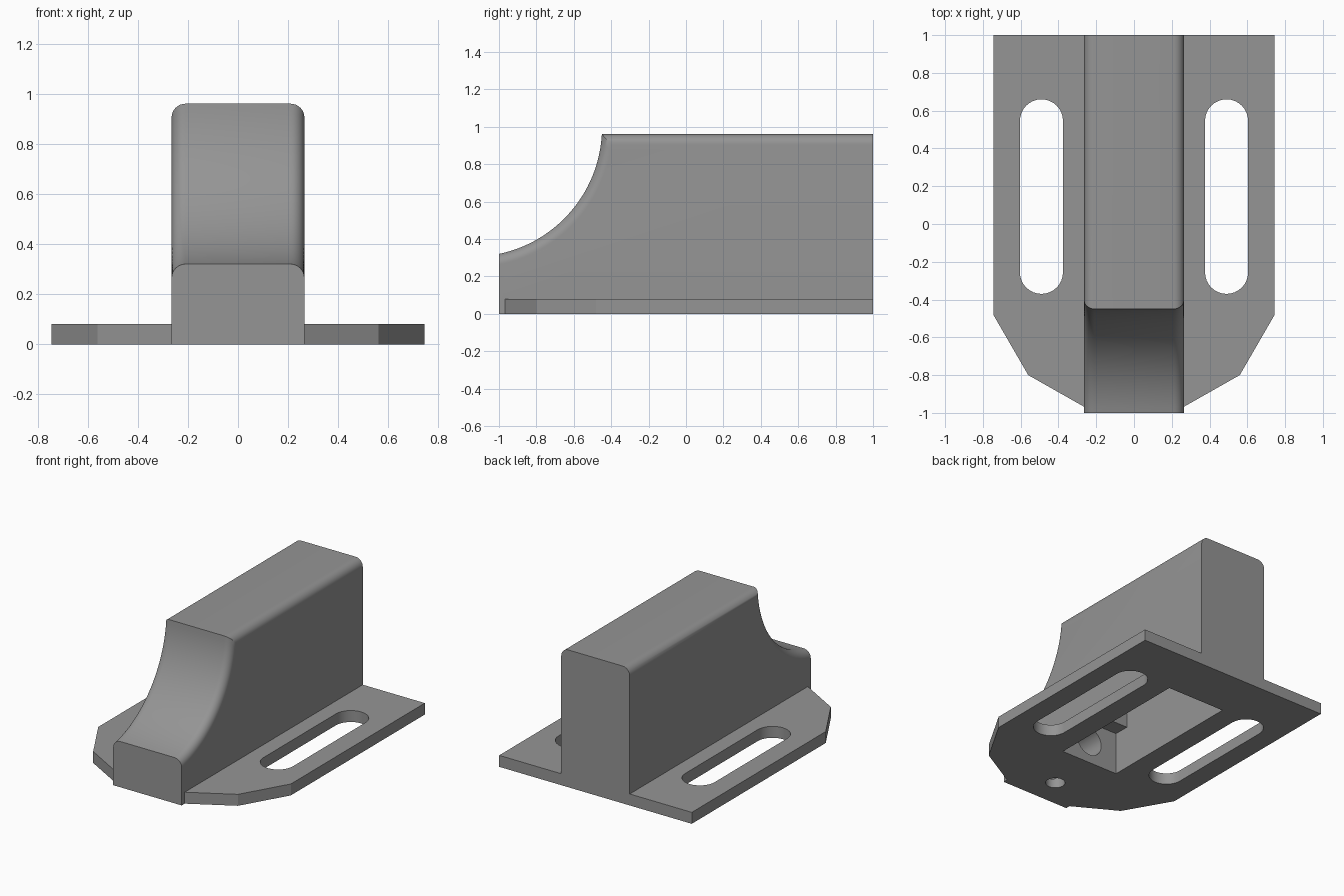
import bpy, bmesh, math
from mathutils import Matrix

if "Cube" in bpy.data.objects:
    bpy.data.objects.remove(bpy.data.objects["Cube"])

grey = bpy.data.materials.new("plain grey")
grey.diffuse_color = (0.3, 0.3, 0.3, 1)
grey.use_nodes = True
grey.node_tree.nodes["Principled BSDF"].inputs["Base Color"].default_value = grey.diffuse_color


def make_object(name, bm):
    bmesh.ops.recalc_face_normals(bm, faces=bm.faces)
    mesh = bpy.data.meshes.new(name)
    bm.to_mesh(mesh)
    bm.free()
    ob = bpy.data.objects.new(name, mesh)
    mesh.materials.append(grey)
    bpy.context.collection.objects.link(ob)
    return ob


def prism(name, outline, z0, z1):
    bm = bmesh.new()
    low = [bm.verts.new((x, y, z0)) for x, y in outline]
    face = bm.faces.new(low)
    top = bmesh.ops.extrude_face_region(bm, geom=[face])["geom"]
    bmesh.ops.translate(bm, vec=(0, 0, z1 - z0),
                        verts=[v for v in top if isinstance(v, bmesh.types.BMVert)])
    return make_object(name, bm)


def box(name, x, y0, y1, z0, z1):
    return prism(name, [(-x, y0), (x, y0), (x, y1), (-x, y1)], z0, z1)


def cylinder(name, radius, depth, matrix):
    bm = bmesh.new()
    bmesh.ops.create_cone(bm, cap_ends=True, segments=32, radius1=radius,
                          radius2=radius, depth=depth, matrix=matrix)
    return make_object(name, bm)


def slot_outline(cx, r, y0, y1, n=16):
    pts = []
    for cy, start in ((y1 - r, 0), (y0 + r, math.pi)):
        for i in range(n + 1):
            a = start + math.pi * i / n
            pts.append((cx + r * math.cos(a), cy + r * math.sin(a)))
    return pts


def combine(target, other, operation):
    mod = target.modifiers.new(operation.lower(), 'BOOLEAN')
    mod.operation, mod.object, mod.solver = operation, other, 'EXACT'
    bpy.context.view_layer.objects.active = target
    bpy.ops.object.modifier_apply(modifier=mod.name)
    bpy.data.objects.remove(other)


# Housing side profile, shrunk by d along its top and concave nose
CY, CZ, R, TOP = -1.141, 0.9975, 0.692, 0.96


def housing_profile(d, n=28):
    r, top = R + d, TOP - d
    a0 = -math.acos((-1 - CY) / r)
    a1 = math.asin((top - CZ) / r)
    arc = [(CY + r * math.cos(a0 + (a1 - a0) * i / n),
            CZ + r * math.sin(a0 + (a1 - a0) * i / n)) for i in range(n + 1)]
    return [(1, 0), (-1, 0)] + arc + [(1, top)]


# Housing: profiles lofted across the width, giving rounded top edges
HALF, FILLET, STEPS = 0.265, 0.055, 8
layers = []
for i in range(STEPS + 1):
    a = math.pi / 2 * i / STEPS
    layers.append((HALF - FILLET + FILLET * math.sin(a), FILLET * (1 - math.cos(a))))
layers = [(-x, d) for x, d in reversed(layers)] + layers
bm = bmesh.new()
rings = [[bm.verts.new((x, y, z)) for y, z in housing_profile(d)] for x, d in layers]
for a, b in zip(rings, rings[1:]):
    for i in range(len(a)):
        j = (i + 1) % len(a)
        bm.faces.new((a[i], a[j], b[j], b[i]))
bm.faces.new(rings[0])
bm.faces.new(rings[-1])
bracket = make_object("housing_with_base", bm)

# Base plate with angled front corners
half = [(0.26, -0.97), (0.56, -0.80), (0.745, -0.48), (0.745, 1.0)]
plate = prism("base_plate", half + [(-x, y) for x, y in reversed(half)], 0, 0.08)
combine(bracket, plate, 'UNION')

# Mounting slots
for side in (-1, 1):
    combine(bracket, prism("slot_cutter", slot_outline(side * 0.49, 0.114, -0.37, 0.66),
                           -0.1, 0.2), 'DIFFERENCE')

# Underside pocket: main cavity and shallow front step
combine(bracket, box("pocket_cutter", 0.225, -0.34, 0.625, -0.1, 0.88), 'DIFFERENCE')
combine(bracket, box("step_cutter", 0.225, -0.45, -0.2, -0.1, 0.30), 'DIFFERENCE')

# Front hole and the channel joining it to the pocket
channel = Matrix.Translation((0, -0.62, 0.16)) @ Matrix.Rotation(math.pi / 2, 4, 'X')
combine(bracket, cylinder("channel_cutter", 0.10, 0.5, channel), 'DIFFERENCE')
combine(bracket, cylinder("hole_cutter", 0.063, 0.3, Matrix.Translation((0, -0.795, 0))),
        'DIFFERENCE')

# Smooth fillets and curves, keep hard edges
bpy.ops.object.select_all(action='DESELECT')
bracket.select_set(True)
bpy.context.view_layer.objects.active = bracket
bpy.ops.object.shade_smooth_by_angle(angle=math.radians(30))
